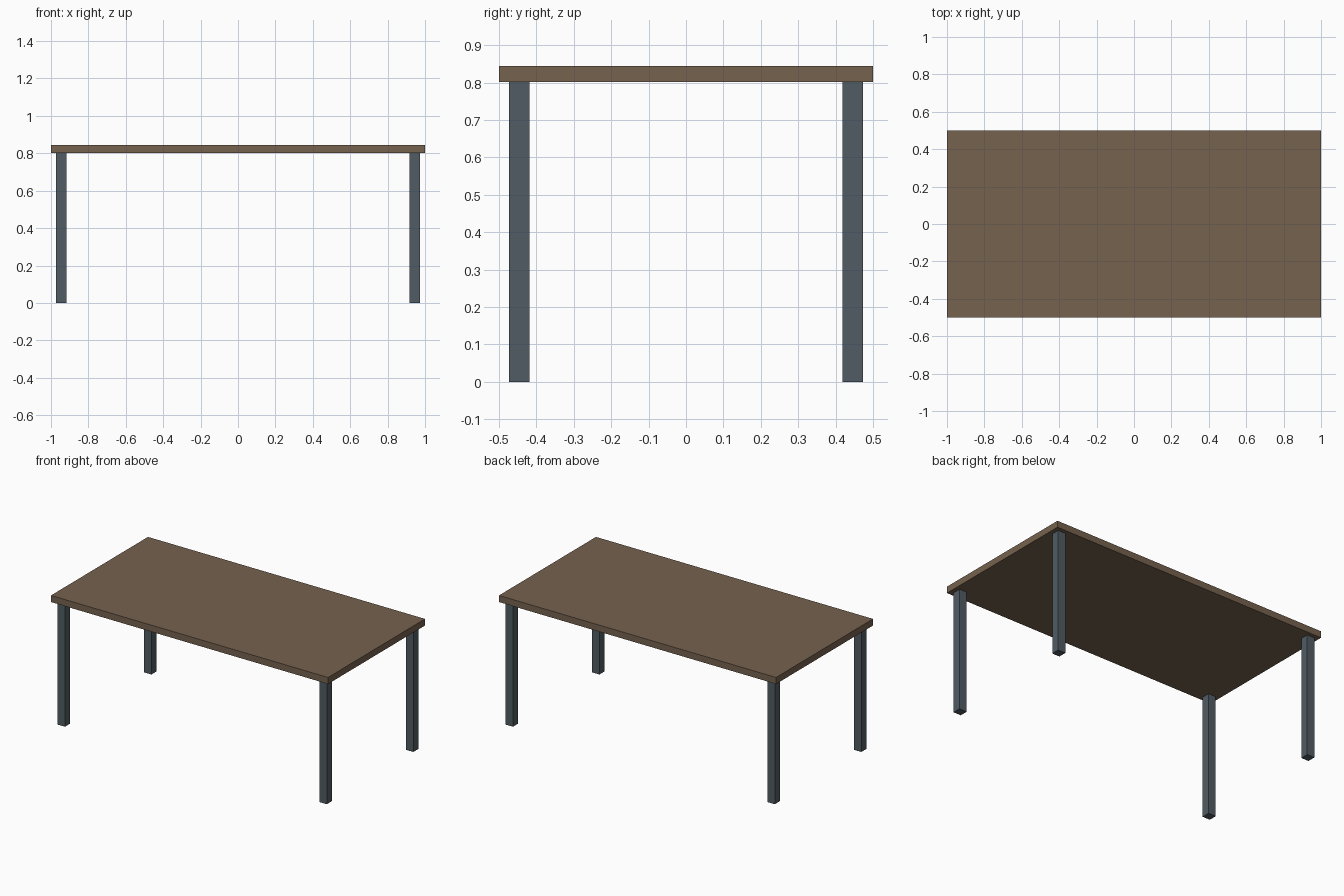
import bpy

if "Cube" in bpy.data.objects:
    bpy.data.objects.remove(bpy.data.objects["Cube"])


def material(name, rgb):
    m = bpy.data.materials.new(name)
    m.diffuse_color = (*rgb, 1.0)
    m.use_nodes = True
    m.node_tree.nodes["Principled BSDF"].inputs["Base Color"].default_value = m.diffuse_color
    return m


def box(name, center, size, mat):
    bpy.ops.mesh.primitive_cube_add(size=1, location=center)
    ob = bpy.context.object
    ob.name = name
    ob.scale = size
    bpy.ops.object.transform_apply(location=False, rotation=False, scale=True)
    ob.data.materials.append(mat)
    return ob


wood = material("brown wood", (0.18, 0.122, 0.076))
metal = material("slate grey metal", (0.083, 0.107, 0.127))

LEG_H, LEG_W, TOP_T = 0.802, 0.054, 0.043

# Table top
box("table_top", (0, 0, LEG_H + TOP_T / 2), (2.0, 1.0, TOP_T), wood)

# Four square legs, inset from the corners
for sx, side in ((-1, "left"), (1, "right")):
    for sy, end in ((-1, "front"), (1, "back")):
        box(f"{end}_{side}_leg", (sx * 0.945, sy * 0.446, LEG_H / 2),
            (LEG_W, LEG_W, LEG_H), metal)
